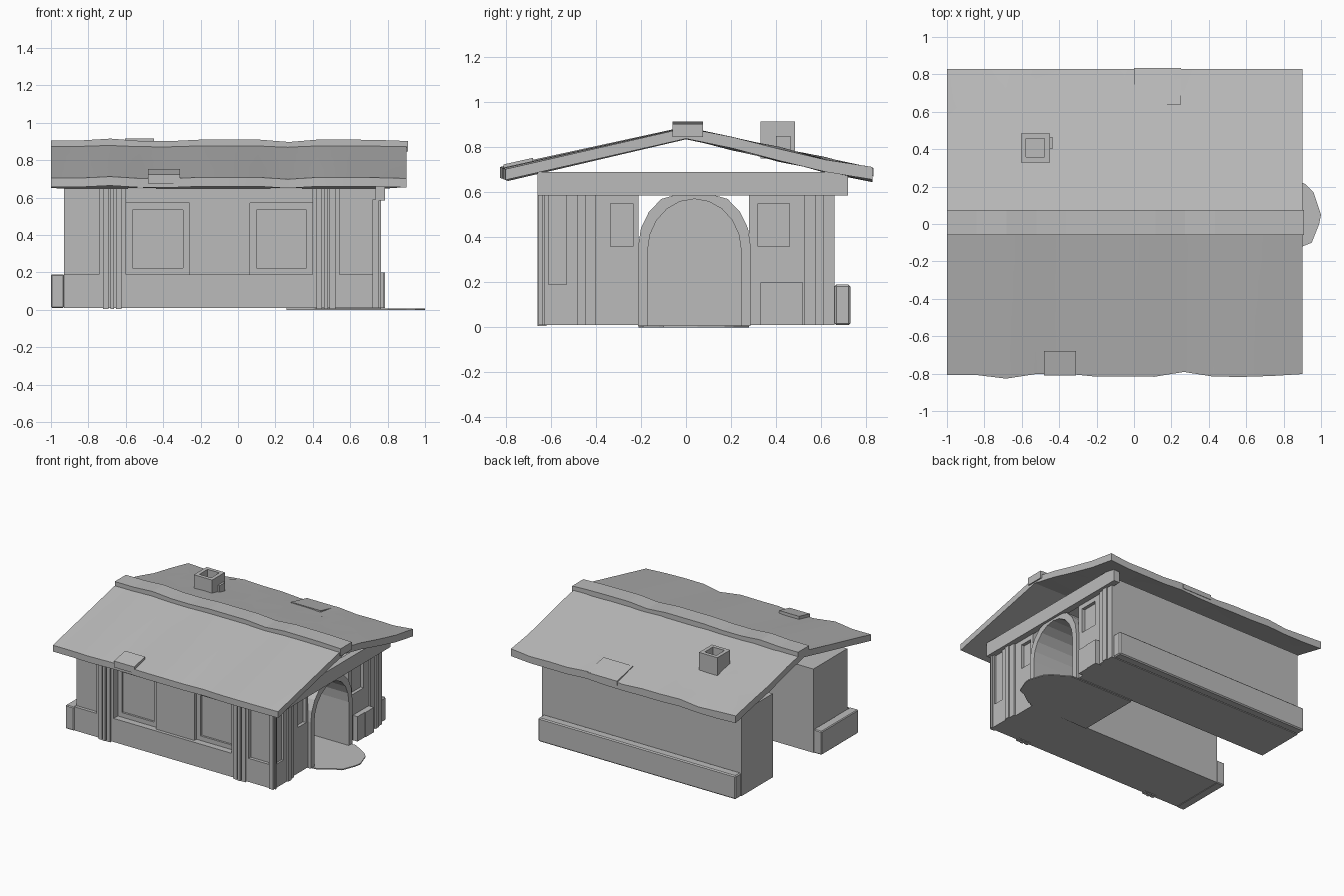
import bpy, bmesh, math

if "Cube" in bpy.data.objects:
    bpy.data.objects.remove(bpy.data.objects["Cube"])

mat = bpy.data.materials.new("plain grey")
mat.diffuse_color = (0.5, 0.5, 0.5, 1)
mat.use_nodes = True
mat.node_tree.nodes["Principled BSDF"].inputs["Base Color"].default_value = mat.diffuse_color


def finish(name, bm):
    bmesh.ops.recalc_face_normals(bm, faces=bm.faces)
    me = bpy.data.meshes.new(name)
    bm.to_mesh(me)
    bm.free()
    me.materials.append(mat)
    ob = bpy.data.objects.new(name, me)
    bpy.context.collection.objects.link(ob)
    return ob


def box(name, x0, x1, y0, y1, z0, z1, bevel=0):
    bm = bmesh.new()
    bmesh.ops.create_cube(bm, size=1)
    for v in bm.verts:
        v.co = ((x0 + x1) / 2 + v.co.x * (x1 - x0),
                (y0 + y1) / 2 + v.co.y * (y1 - y0),
                (z0 + z1) / 2 + v.co.z * (z1 - z0))
    if bevel:
        bmesh.ops.bevel(bm, geom=bm.edges[:], offset=bevel, segments=1, affect='EDGES')
    return finish(name, bm)


def prism(name, pts, axis, a, b):
    """Extrude a 2D outline along x (points are y, z) or z (points are x, y)."""
    bm = bmesh.new()
    put = (lambda p, t: (t, p[0], p[1])) if axis == 'x' else (lambda p, t: (p[0], p[1], t))
    lo = [bm.verts.new(put(p, a)) for p in pts]
    hi = [bm.verts.new(put(p, b)) for p in pts]
    bm.faces.new(lo)
    bm.faces.new(hi)
    n = len(pts)
    for i in range(n):
        bm.faces.new((lo[i], lo[(i + 1) % n], hi[(i + 1) % n], hi[i]))
    return finish(name, bm)


def cut(ob, *dims):
    """Recess a box-shaped pocket into a part."""
    tool = box("cutter", *dims)
    tool.hide_render = True
    m = ob.modifiers.new("recess", 'BOOLEAN')
    m.operation = 'DIFFERENCE'
    m.solver = 'EXACT'
    m.object = tool
    bpy.context.view_layer.objects.active = ob
    bpy.ops.object.modifier_apply(modifier=m.name)
    bpy.data.objects.remove(tool)


# Wall blocks either side of the passage
XL, XR = -0.93, 0.74
front = box("front_wall", XL, XR, -0.62, -0.21, 0.01, 0.65)
back = box("back_wall", XL, XR, 0.28, 0.66, 0.01, 0.65)

# Recessed windows on the front and on the right end
for x0, x1 in ((-0.60, -0.26), (0.065, 0.40)):
    cut(front, x0, x1, -0.70, -0.595, 0.19, 0.57)
    cut(front, x0 + 0.035, x1 - 0.035, -0.70, -0.58, 0.225, 0.535)
cut(front, 0.715, 0.9, -0.335, -0.235, 0.36, 0.55)
cut(back, 0.715, 0.9, 0.32, 0.46, 0.36, 0.55)

# Plinths along the foot of the walls
box("front_plinth", XL, 0.755, -0.645, -0.53, 0.01, 0.19)
box("left_plinth", -1.0, XL, -0.655, -0.21, 0.01, 0.19, 0.006)
box("back_plinth", XL, XR, 0.66, 0.73, 0.01, 0.19, 0.008)
box("corner_stone_a", 0.73, 0.78, 0.33, 0.42, 0.01, 0.20)
box("corner_stone_b", 0.73, 0.785, 0.42, 0.52, 0.01, 0.20)

# Stepped pillars on the front
for x in (-0.672, 0.47):
    box("front_pillar_base", x - 0.072, x + 0.072, -0.645, -0.60, 0.01, 0.65)
    for dx, w, d in ((-0.035, 0.015, 0.655), (0.0, 0.01, 0.66), (0.035, 0.015, 0.655)):
        box("front_pillar_rib", x + dx - w, x + dx + w, -d, -0.62, 0.005, 0.65)

# Stepped pillars on the right end
for y0, y1 in ((-0.655, -0.61), (-0.53, -0.40), (0.525, 0.66)):
    w = y1 - y0
    box("end_pillar", 0.72, 0.755, y0, y1, 0.01, 0.59)
    box("end_pillar_rib", 0.73, 0.765, y0 + w * 0.35, y0 + w * 0.65, 0.01, 0.59)

# Beam over the entrance
box("entrance_beam", 0.735, 0.785, -0.66, 0.72, 0.585, 0.69)


# Arched entrance niche
def arch(half, spring, rise, top):
    c, n = 0.0375, 10
    pts = [(c - half, 0.005)]
    for i in range(n + 1):
        a = math.pi * (1 - i / n)
        pts.append((c + half * math.cos(a), min(top, spring + rise * math.sin(a))))
    return pts + [(c + half, 0.005)]


outer, inner = arch(0.25, 0.36, 0.26, 0.59), arch(0.208, 0.34, 0.23, 0.59)
prism("entrance_arch", outer + inner[::-1], 'x', 0.27, 0.765)
prism("niche_back", outer, 'x', 0.26, 0.272)

# Thin doorstep slab with a rounded front
prism("doorstep", [(0.26, -0.21), (0.80, -0.19), (0.90, -0.12), (0.95, -0.10), (0.99, 0.0), (1.0, 0.05),
                   (0.96, 0.17), (0.92, 0.21), (0.80, 0.28), (0.26, 0.28)], 'z', 0.0, 0.008)


# Sagging roof slabs
def wave(x):
    return 0.007 * math.sin(9.5 * x + 2.2) + 0.005 * math.sin(17 * x)


def roof_z(y):
    return 0.888 - 0.225 * abs(y)


def roof_side(name, s):
    bm = bmesh.new()
    cols, rows = 12, 4
    grid = {}
    for i in range(cols + 1):
        x = -1.0 + 1.9 * i / cols
        for j in range(rows + 1):
            t = j / rows
            edge = 0.81 + 1.6 * wave(x) if s < 0 else 0.828
            y = s * edge * t
            z = roof_z(y) + wave(x + 0.5 * t * (1 + s)) * (0.4 + 0.6 * t)
            thick = 0.048 + (0.008 if s > 0 else 0.0) * t
            grid[i, j, 1] = bm.verts.new((x, y, z))
            grid[i, j, 0] = bm.verts.new((x, y, max(z - thick, 0.645)))
    for k in (0, 1):
        for i in range(cols):
            for j in range(rows):
                bm.faces.new([grid[p] for p in ((i, j, k), (i + 1, j, k), (i + 1, j + 1, k), (i, j + 1, k))])
    for i in range(cols):
        for j in (0, rows):
            bm.faces.new([grid[p] for p in ((i, j, 0), (i + 1, j, 0), (i + 1, j, 1), (i, j, 1))])
    for j in range(rows):
        for i in (0, cols):
            bm.faces.new([grid[p] for p in ((i, j, 0), (i, j + 1, 0), (i, j + 1, 1), (i, j, 1))])
    return finish(name, bm)


for ob in (roof_side("front_roof", -1), roof_side("back_roof", 1)):
    ob.data.shade_smooth()
    bpy.ops.object.select_all(action='DESELECT')
    ob.select_set(True)
    bpy.context.view_layer.objects.active = ob
    bpy.ops.object.shade_smooth_by_angle(angle=math.radians(30))

# Wavy ridge cap
bm = bmesh.new()
rings = []
for i in range(13):
    x = -1.0 + 1.91 * i / 12
    w = wave(x) * 0.8
    rings.append([bm.verts.new((x, y, z + w)) for y, z in
                  ((-0.06, 0.85), (0.075, 0.85), (0.075, 0.907), (-0.06, 0.907))])
for a, b in zip(rings, rings[1:]):
    for k in range(4):
        bm.faces.new((a[k], a[(k + 1) % 4], b[(k + 1) % 4], b[k]))
bm.faces.new(rings[0])
bm.faces.new(rings[-1])
finish("ridge_cap", bm)


# Roof patches that follow the slope
def patch(name, x0, x1, ya, yb, lift):
    pts = [(ya, roof_z(ya) - 0.03), (yb, roof_z(yb) - 0.03),
           (yb, roof_z(yb) + lift), (ya, roof_z(ya) + lift)]
    prism(name, pts, 'x', x0, x1)


patch("front_roof_patch", -0.48, -0.31, -0.81, -0.68, 0.018)
patch("back_roof_patch", 0.0, 0.25, 0.64, 0.833, 0.006)

# Hollow chimney with a small side stone
chimney = box("chimney", -0.605, -0.45, 0.33, 0.485, 0.75, 0.915)
cut(chimney, -0.577, -0.478, 0.358, 0.457, 0.84, 1.0)
box("chimney_stone", -0.46, -0.435, 0.40, 0.465, 0.75, 0.85)
